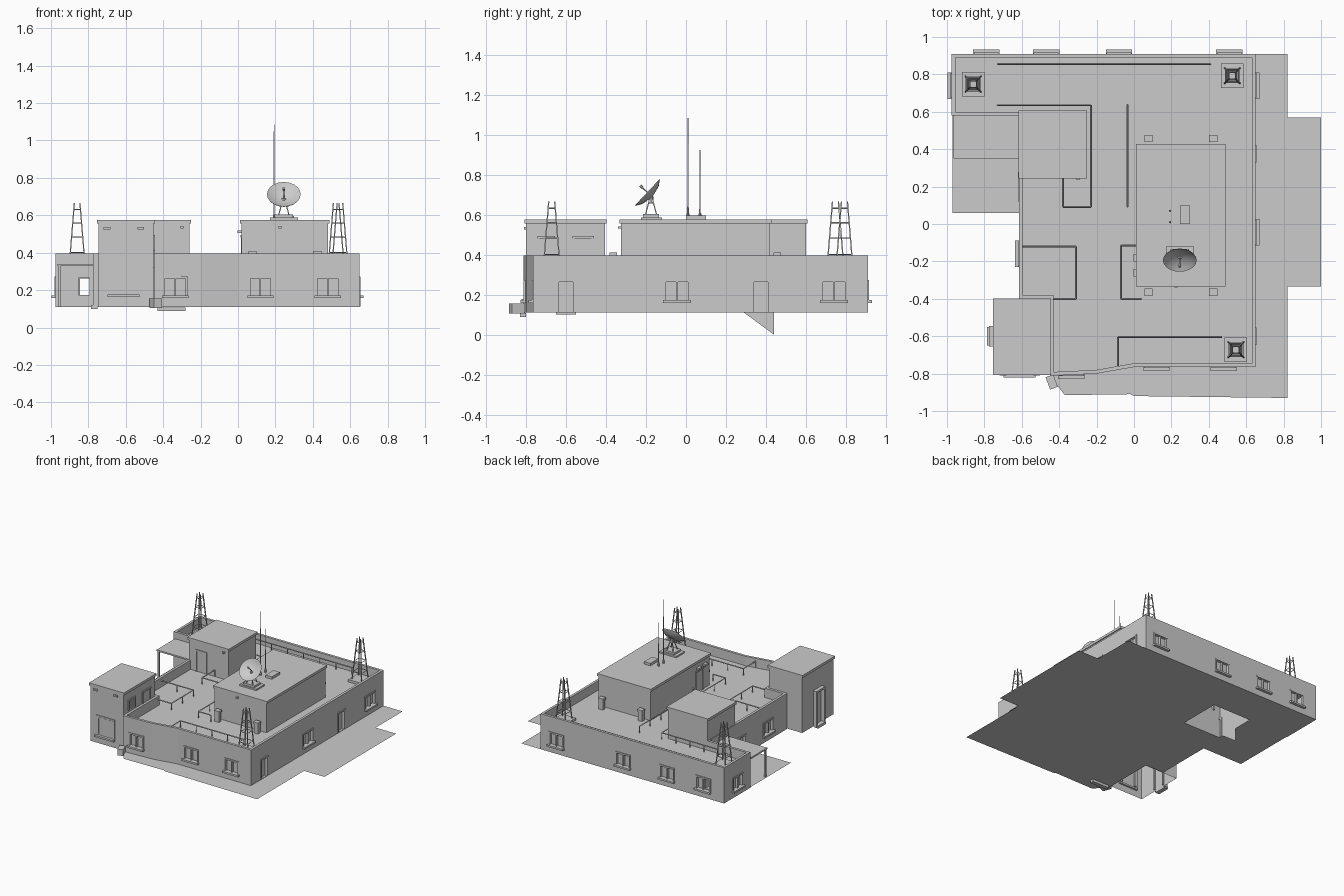
import bpy, bmesh, math
from mathutils import Vector, Matrix

if "Cube" in bpy.data.objects:
    bpy.data.objects.remove(bpy.data.objects["Cube"])

G, DECK, TOP, HUT = 0.11, 0.32, 0.395, 0.575


def finish(bm, name):
    me = bpy.data.meshes.new(name)
    bm.to_mesh(me)
    bm.free()
    ob = bpy.data.objects.new(name, me)
    bpy.context.collection.objects.link(ob)
    return ob


def box(bm, x0, x1, y0, y1, z0, z1, open_bottom=False, mat=Matrix()):
    m = mat @ Matrix.Translation(((x0+x1)/2, (y0+y1)/2, (z0+z1)/2)) @ Matrix.Diagonal((x1-x0, y1-y0, z1-z0, 1))
    vs = bmesh.ops.create_cube(bm, size=1, matrix=m)['verts']
    if open_bottom:
        low = min(v.co.z for v in vs)
        fs = {f for v in vs for f in v.link_faces if all(w.co.z < low + 1e-5 for w in f.verts)}
        bmesh.ops.delete(bm, geom=list(fs), context='FACES_ONLY')


def tube(bm, p, q, r, sides=4, r2=None):
    p, q = Vector(p), Vector(q)
    d = q - p
    m = Matrix.Translation((p+q)/2) @ d.to_track_quat('Z', 'Y').to_matrix().to_4x4()
    bmesh.ops.create_cone(bm, cap_ends=True, segments=sides, radius1=r,
                          radius2=r if r2 is None else r2, depth=d.length, matrix=m)


def prism(pts, z0, z1, name):
    bm = bmesh.new()
    f = bm.faces.new([bm.verts.new((x, y, z0)) for x, y in pts])
    ex = bmesh.ops.extrude_face_region(bm, geom=[f])
    bmesh.ops.translate(bm, vec=(0, 0, z1-z0), verts=[v for v in ex['geom'] if isinstance(v, bmesh.types.BMVert)])
    bmesh.ops.recalc_face_normals(bm, faces=bm.faces)
    return finish(bm, name)


def inset(pts, d):
    # offset a clockwise outline inward
    out = []
    for i, b in enumerate(pts):
        a, c = pts[i-1], pts[(i+1) % len(pts)]
        u, v = (Vector(b)-Vector(a)).normalized(), (Vector(c)-Vector(b)).normalized()
        n1, n2 = Vector((u.y, -u.x)), Vector((v.y, -v.x))
        out.append(tuple(Vector(b) + (n1+n2) * d / (1 + n1.dot(n2))))
    return out


def cut(ob, cutter):
    m = ob.modifiers.new('cut', 'BOOLEAN')
    m.operation, m.solver, m.object = 'DIFFERENCE', 'EXACT', cutter
    cutter.hide_render = True
    bpy.context.view_layer.objects.active = ob
    bpy.ops.object.modifier_apply(modifier=m.name)
    bpy.data.objects.remove(cutter)


def sheet(pts, name):
    bm = bmesh.new()
    f = bm.faces.new([bm.verts.new((x, y, G)) for x, y in pts])
    f.normal_update()
    if f.normal.z < 0:
        f.normal_flip()
    finish(bm, name)


# main building: outline prism with a sunken roof deck
outline = [(-.975, .91), (.65, .91), (.65, -.765), (0, -.765), (-.2, -.8), (-.45, -.812),
           (-.45, -.4), (-.615, -.4), (-.615, .58), (-.975, .58)]
main = prism(outline, G, TOP, 'main_building')
cut(main, prism(inset(outline, .02), DECK, .6, 'deck_cutter'))
bm = bmesh.new()
box(bm, -.605, -.265, .255, .595, 0, .5)
cut(main, finish(bm, 'stairwell_cutter'))

# windows and doors: recess, frame, mullions, sill
cuts, frames = bmesh.new(), bmesh.new()
ANG = {'front': 0, 'right': 90, 'back': 180, 'left': -90}


def opening(side, cx, cy, w, z0, z1, mull=1, sill=True, recess=True):
    m = Matrix.Translation((cx, cy, 0)) @ Matrix.Rotation(math.radians(ANG[side]), 4, 'Z')
    h, t = w/2, .008
    if recess:
        box(cuts, -h, h, -.03, .018, z0, z1, mat=m)
    for a, b in ((-h-t/2, -h+t), (h-t, h+t/2)):
        box(frames, a, b, -.005, .016, z0, z1, mat=m)
    box(frames, -h-t/2, h+t/2, -.006, .016, z1-t, z1+t/2, mat=m)
    for i in range(mull):
        x = -h + w*(i+1)/(mull+1)
        box(frames, x-.004, x+.004, -.003, .016, z0, z1, mat=m)
    if sill:
        box(frames, -h-.008, h+.008, -.022, .014, z0-.012, z0+.002, mat=m)


for x, y in ((-.335, -.807), (.12, -.765), (.48, -.765)):
    opening('front', x, y, .125, .17, .27)
for y in (-.045, .74):
    opening('right', .65, y, .125, .17, .27)
for x in (-.79, -.47, -.08, .51):
    opening('back', x, .91, .125, .17, .27)
opening('left', -.975, .74, .125, .17, .27)
opening('left', -.615, -.16, .125, .17, .27)
for y in (-.6, .375):
    opening('right', .65, y, .085, .113, .27, 0, False)
opening('left', -.615, .2, .15, .113, .27, 1, False)
cut(main, finish(cuts, 'window_cutter'))
bm = bmesh.new()
box(bm, -.852, -.795, .5, .95, .175, .265)
cut(main, finish(bm, 'through_window_cutter'))

# openings on the roof rooms, surface mounted
cuts = bmesh.new()
opening('right', -.45, -.515, .1, DECK, .49, 0, False, False)
opening('right', -.45, -.7, .08, .41, .49, 1, False, False)
opening('front', -.5, .25, .09, DECK, .49, 0, False, False)
opening('left', .02, -.2, .09, DECK, .49, 0, False, False)
opening('front', -.612, -.8, .155, .175, .33, 0, True, False)
opening('front', -.612, -.8, .13, .188, .317, 0, False, False)
opening('left', -.75, -.6, .1, .12, .38, 0, False, False)
cuts.free()
finish(frames, 'window_and_door_frames')


# roof rooms with overhanging caps
def room(name, x0, x1, y0, y1, z0):
    bm = bmesh.new()
    box(bm, x0, x1, y0, y1, z0, HUT-.012, True)
    box(bm, x0-.008, x1+.008, y0-.008, y1+.008, HUT-.02, HUT)
    finish(bm, name)


room('corner_tower', -.745, -.452, -.8, -.405, G)
room('stair_room', -.61, -.26, .25, .6, G)
room('central_room', .02, .48, -.325, .42, DECK)

# small wall vents, lamps, steps and crate
bm = bmesh.new()
for x in (-.7, -.52):
    box(bm, x-.018, x+.018, -.81, -.79, .525, .538)
for x, y in ((.225, -.33), (-.3, .245)):
    box(bm, x-.008, x+.008, y-.01, y+.01, .53, .542)
for y in (-.26, -.18):
    box(bm, -.002, .02, y-.02, y+.02, .505, .52)
finish(bm, 'wall_vents')
bm = bmesh.new()
box(bm, -.785, -.75, -.65, -.55, .1, .12)
box(bm, -.775, -.745, -.655, -.642, .11, .395)
box(bm, -.775, -.745, -.558, -.545, .11, .395)
box(bm, -.775, -.745, -.655, -.545, .38, .395)
finish(bm, 'tower_entrance')
bm = bmesh.new()
m = Matrix.Translation((-.44, -.845, 0)) @ Matrix.Rotation(math.radians(20), 4, 'Z')
box(bm, -.022, .022, -.035, .035, .105, .155, mat=m)
box(bm, -.43, -.28, -.83, -.8, .088, .108)
finish(bm, 'crate_and_step')

# paving sheets
sheet([(.65, .91), (.82, .91), (.82, .57), (1, .57), (1, -.335), (.82, -.335), (.82, -.93), (0, -.92),
       (-.02, -.91), (-.37, -.915), (-.45, -.812), (-.2, -.8), (0, -.765), (.65, -.765)], 'paving')
sheet([(-.97, .06), (-.615, .06), (-.615, .58), (-.97, .58)], 'side_paving')

# stair stringer reaching below ground
bm = bmesh.new()
bm.faces.new([bm.verts.new(p) for p in ((-.6, .29, G), (-.6, .44, 0), (-.6, .44, G))])
finish(bm, 'stair_stringer')

# side canopy with posts
bm = bmesh.new()
box(bm, -.965, -.615, .35, .58, .328, .34)
for x in (-.955, -.63):
    box(bm, x-.006, x+.006, .356, .368, G, .33)
finish(bm, 'canopy')

# roof railings on short posts
bm = bmesh.new()
RZ = .372
for path in ([(-.73, .855), (.41, .855)], [(-.73, .635), (-.23, .635), (-.23, .09), (-.38, .09), (-.38, .25)],
             [(-.035, .64), (-.035, .09)], [(-.6, -.12), (-.31, -.12), (-.31, -.4), (-.45, -.4)],
             [(.02, -.115), (-.07, -.115), (-.07, -.4), (.04, -.4)], [(.47, -.605), (-.085, -.605), (-.085, -.76)]):
    for a, b in zip(path, path[1:]):
        a, b = Vector((*a, RZ)), Vector((*b, RZ))
        tube(bm, a, b, .005)
        n = max(1, round((b-a).length/.14))
        for i in range(n+1):
            p = a.lerp(b, i/n)
            tube(bm, (p.x, p.y, DECK), p, .004)
finish(bm, 'railings')

# lattice masts on pads
bm = bmesh.new()
CORN = ((1, 1), (-1, 1), (-1, -1), (1, -1))
for cx, cy in ((-.86, .748), (.525, .793), (.545, -.672)):
    box(bm, cx-.06, cx+.06, cy-.065, cy+.065, DECK, DECK+.02)

    def leg(k, t):
        w = .042 - .027*t
        return (cx+CORN[k % 4][0]*w, cy+CORN[k % 4][1]*w, .335+.33*t)
    for k in range(4):
        tube(bm, leg(k, 0), leg(k, 1), .0045)
        for t in (.2, .45, .68, .9):
            tube(bm, leg(k, t), leg(k+1, t), .003)
finish(bm, 'lattice_masts')

# roof vent boxes around the central room
bm = bmesh.new()
for x in (.078, .424):
    for y in (-.365, .457):
        box(bm, x-.018, x+.018, y-.015, y+.015, DECK, .395)
        box(bm, x-.022, x+.022, y-.019, y+.019, .395, .41)
finish(bm, 'vent_boxes')

# rod antennas and roof plates
bm = bmesh.new()
box(bm, .245, .3, .0, .1, HUT, HUT+.02)
for y, z in ((.01, 1.085), (.07, .925)):
    tube(bm, (.193, y, HUT), (.193, y, z), .004, 6, .002)
    tube(bm, (.193, y, HUT), (.193, y, HUT+.03), .007, 6)
finish(bm, 'rod_antennas')

# satellite dish: plate, legs, bowl and feed
bm = bmesh.new()
box(bm, .17, .32, -.225, -.12, HUT, HUT+.012)
box(bm, .195, .295, -.215, -.135, HUT+.012, HUT+.028)
for a, b in CORN:
    tube(bm, (.245+a*.028, -.175+b*.028, .6), (.245+a*.008, -.175+b*.008, .675), .004)
tube(bm, (.245, -.175, .655), (.245, -.175, .69), .012, 8)
finish(bm, 'dish_stand')
bm = bmesh.new()
m = Matrix.Translation((.245, -.172, .692)) @ Vector((0, -.73, .68)).to_track_quat('Z', 'Y').to_matrix().to_4x4()
prof = [(r*.018, 0, .03*(r/5)**2) for r in range(6)] + [(.088, 0, .026), (.06, 0, .008), (0, 0, -.005)]
vs = [bm.verts.new(p) for p in prof]
es = [bm.edges.new(e) for e in zip(vs, vs[1:])]
bmesh.ops.spin(bm, geom=vs+es, cent=(0, 0, 0), axis=(0, 0, 1), angle=math.tau, steps=20)
bmesh.ops.remove_doubles(bm, verts=bm.verts, dist=1e-4)
bmesh.ops.recalc_face_normals(bm, faces=bm.faces)
tube(bm, (0, 0, 0), (0, 0, .075), .003)
tube(bm, (0, 0, .062), (0, 0, .078), .007, 6)
bm.transform(m)
dish = finish(bm, 'dish')
bpy.ops.object.select_all(action='DESELECT')
dish.select_set(True)
bpy.context.view_layer.objects.active = dish
bpy.ops.object.shade_smooth_by_angle()
